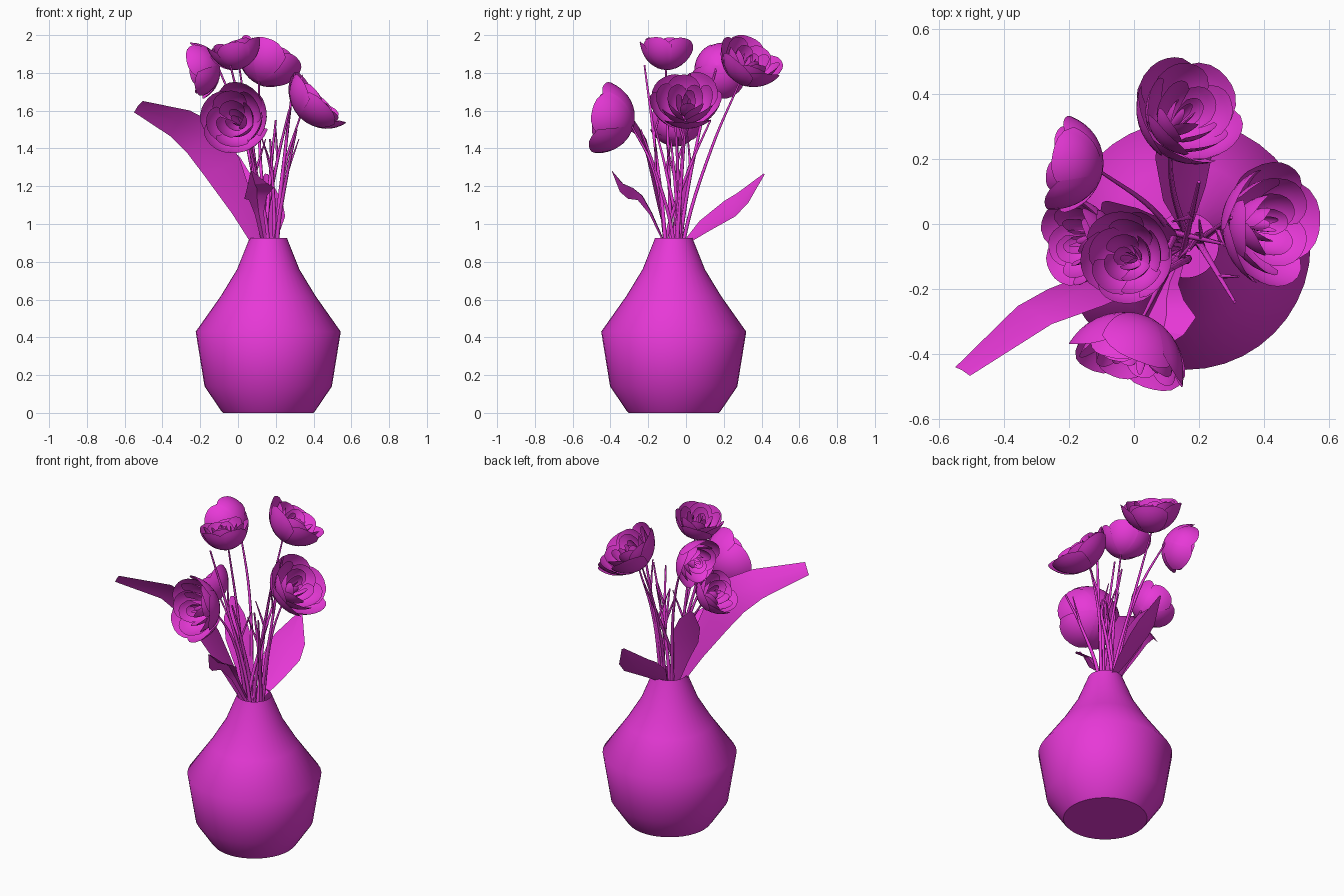
import bpy, bmesh, math, random
from mathutils import Vector

random.seed(4)
cube = bpy.data.objects.get("Cube")
if cube:
    bpy.data.objects.remove(cube, do_unlink=True)

magenta = bpy.data.materials.new("magenta")
magenta.use_nodes = True
COLOUR = (0.8, 0.04, 0.68, 1)
magenta.diffuse_color = COLOUR
magenta.node_tree.nodes["Principled BSDF"].inputs["Base Color"].default_value = COLOUR


def finish(name, bm, angle=50):
    """Turn a bmesh into a shaded object."""
    mesh = bpy.data.meshes.new(name)
    bm.to_mesh(mesh)
    bm.free()
    mesh.materials.append(magenta)
    obj = bpy.data.objects.new(name, mesh)
    bpy.context.collection.objects.link(obj)
    bpy.ops.object.select_all(action="DESELECT")
    obj.select_set(True)
    bpy.context.view_layer.objects.active = obj
    bpy.ops.object.shade_smooth_by_angle(angle=math.radians(angle))


def grid(bm, rows):
    """Skin rows of points with quads."""
    verts = [[bm.verts.new(p) for p in row] for row in rows]
    for a, b in zip(verts, verts[1:]):
        for i in range(len(a) - 1):
            bm.faces.new((a[i], a[i + 1], b[i + 1], b[i]))


# Vase: lathed thin shell with an open neck
NECK = Vector((0.16, -0.065, 0.9))
profile = [(0, 0), (0.24, 0), (0.25, 0.012), (0.337, 0.14), (0.384, 0.43),
           (0.25, 0.62), (0.165, 0.76), (0.105, 0.91), (0.1, 0.925)]
bm = bmesh.new()
pts = [bm.verts.new((NECK.x + r, NECK.y, z)) for r, z in profile]
edges = [bm.edges.new(pair) for pair in zip(pts, pts[1:])]
bmesh.ops.spin(bm, geom=pts + edges, cent=(NECK.x, NECK.y, 0), axis=(0, 0, 1),
               angle=math.tau, steps=40, use_merge=True)
bmesh.ops.remove_doubles(bm, verts=bm.verts[:], dist=0.0005)
bmesh.ops.recalc_face_normals(bm, faces=bm.faces[:])
finish("vase", bm)


def petal(bm, origin, frame, radius, height, phi, spread, flare):
    """Cupped petal with a rounded tip, wrapped around the flower axis."""
    side, up, axis = frame
    n, rows = 8, []
    for j in range(n + 1):
        row = []
        for i in range(n + 1):
            u = 2 * i / n - 1
            v = (j / n) * (1 - 0.2 * abs(u) ** 3)
            t = v * math.pi / 2
            r = radius * (math.sin(t) ** 0.8 + flare * v ** 4) * (1 + 0.04 * u)
            h = height * (0.3 * v + 0.7 * (1 - math.cos(t)))
            a = phi + u * spread * (1 - 0.2 * v * v)
            row.append(origin + side * (r * math.cos(a)) + up * (r * math.sin(a)) + axis * h)
        rows.append(row)
    grid(bm, rows)


def stem(name, path, radius):
    """Tapered smooth tube through a few points."""
    curve = bpy.data.curves.new(name, "CURVE")
    curve.dimensions = "3D"
    curve.bevel_depth = radius
    curve.bevel_resolution = 1
    curve.resolution_u = 6
    curve.use_fill_caps = True
    line = curve.splines.new("BEZIER")
    line.bezier_points.add(len(path) - 1)
    for k, (bp, p) in enumerate(zip(line.bezier_points, path)):
        bp.co = p
        bp.handle_left_type = bp.handle_right_type = "AUTO"
        bp.radius = 1 - 0.65 * k / (len(path) - 1)
    curve.materials.append(magenta)
    bpy.context.collection.objects.link(bpy.data.objects.new(name, curve))


def flower(name, centre, axis, radius, depth):
    axis = Vector(axis).normalized()
    side = axis.orthogonal().normalized()
    frame = (side, axis.cross(side), axis)
    base = Vector(centre) - axis * depth * 0.5
    bm = bmesh.new()
    # rings of petals: size, height, count, spread, flare
    rings = [(0.94, 0.95, 5, 0.86, 0.06), (0.76, 0.95, 5, 0.78, 0.04),
             (0.52, 0.9, 4, 0.85, 0.0), (0.3, 0.85, 3, 0.95, -0.1), (0.14, 0.8, 3, 0.95, -0.2)]
    for k, (size, high, count, spread, flare) in enumerate(rings):
        for i in range(count):
            phi = math.tau * i / count + 0.65 * k + random.uniform(-0.1, 0.1)
            petal(bm, base + axis * 0.004 * k, frame, radius * size * random.uniform(0.97, 1.03),
                  depth * high * random.uniform(0.93, 1.03), phi, spread, flare)
    finish(name, bm, 60)
    # stem curving from the neck into the back of the bloom
    start = NECK + Vector((base.x - NECK.x, base.y - NECK.y, 0)).normalized() * 0.05
    low = Vector((NECK.x, NECK.y, 0.5))
    middle = start.lerp(base, 0.55) + Vector((0, 0, 0.06)) - axis * 0.03
    stem(name + "_stem", [low, start, middle, base + axis * 0.01], 0.014)


flower("back_flower", (0.145, 0.325, 1.83), (0.4, 0.42, 0.8), 0.18, 0.19)
flower("top_flower", (-0.01, -0.105, 1.895), (-0.25, 0.03, 0.96), 0.144, 0.16)
flower("side_flower", (-0.17, 0.175, 1.825), (-0.96, 0.17, -0.2), 0.152, 0.15)
flower("front_flower", (0.0, -0.37, 1.543), (-0.3, -0.92, 0.2), 0.19, 0.19)
flower("outer_flower", (0.385, 0.0, 1.625), (0.72, -0.03, 0.68), 0.19, 0.17)
flower("low_flower", (-0.145, -0.05, 1.505), (-0.75, -0.08, 0.62), 0.14, 0.15)

# Bare twigs, each with a short fork
twigs = [(0.31, -0.24, 1.5), (0.27, -0.06, 1.6), (0.2, 0.13, 1.55), (0.3, 0.02, 1.8),
         (0.07, -0.16, 1.5), (-0.04, -0.22, 1.84), (0.17, -0.08, 1.45)]
for i, tip in enumerate(twigs):
    tip = Vector(tip)
    start = NECK + Vector((0.045 * math.cos(i * 2.2), 0.045 * math.sin(i * 2.2), 0))
    bend = start.lerp(tip, 0.55) + Vector((0, 0, 0.05))
    stem(f"twig_{i + 1}", [start - Vector((0, 0, 0.4)), start, bend, tip], 0.015)
    fork = bend + Vector((0.06 * math.cos(i * 1.7), 0.06 * math.sin(i * 1.7), 0.17))
    stem(f"twig_fork_{i + 1}", [bend, bend.lerp(fork, 0.5), fork], 0.008)


def leaf(name, spine, widths, across, fold=0.15):
    """Folded blade: spine points, half widths and a direction across it."""
    bm = bmesh.new()
    rows = []
    for k, (p, w) in enumerate(zip(spine, widths)):
        p = Vector(p)
        along = Vector(spine[min(k + 1, len(spine) - 1)]) - Vector(spine[max(k - 1, 0)])
        along.normalize()
        out = Vector(across)
        out = (out - along * out.dot(along)).normalized()
        lift = out.cross(along) * (w * fold)
        rows.append([p + out * w + lift, p, p - out * w + lift])
    grid(bm, rows)
    finish(name, bm, 25)


leaf("long_leaf", [(0.11, -0.09, 0.88), (0.03, -0.13, 1.08), (-0.08, -0.17, 1.3),
                   (-0.18, -0.21, 1.45), (-0.31, -0.27, 1.54), (-0.53, -0.45, 1.625)],
     [0.025, 0.065, 0.105, 0.115, 0.09, 0.04], (0.65, -0.25, 0.7))
leaf("broad_leaf", [(0.12, -0.05, 0.88), (0.06, -0.02, 1.08), (0.0, 0.01, 1.22),
                    (-0.05, 0.04, 1.33), (-0.09, 0.07, 1.43)],
     [0.025, 0.06, 0.08, 0.065, 0.01], (0.8, 0.25, 0.3))
leaf("back_leaf", [(0.16, 0.0, 0.9), (0.15, 0.1, 0.98), (0.15, 0.24, 1.07),
                   (0.15, 0.31, 1.13), (0.15, 0.415, 1.265)],
     [0.025, 0.075, 0.105, 0.09, 0.008], (0.85, 0.1, -0.5))
leaf("curled_leaf", [(0.14, -0.11, 0.9), (0.11, -0.18, 1.06), (0.1, -0.23, 1.15),
                     (0.1, -0.28, 1.19), (0.09, -0.33, 1.21), (0.07, -0.39, 1.28)],
     [0.015, 0.025, 0.05, 0.085, 0.06, 0.005], (0.9, 0.1, 0.35), 0.4)
